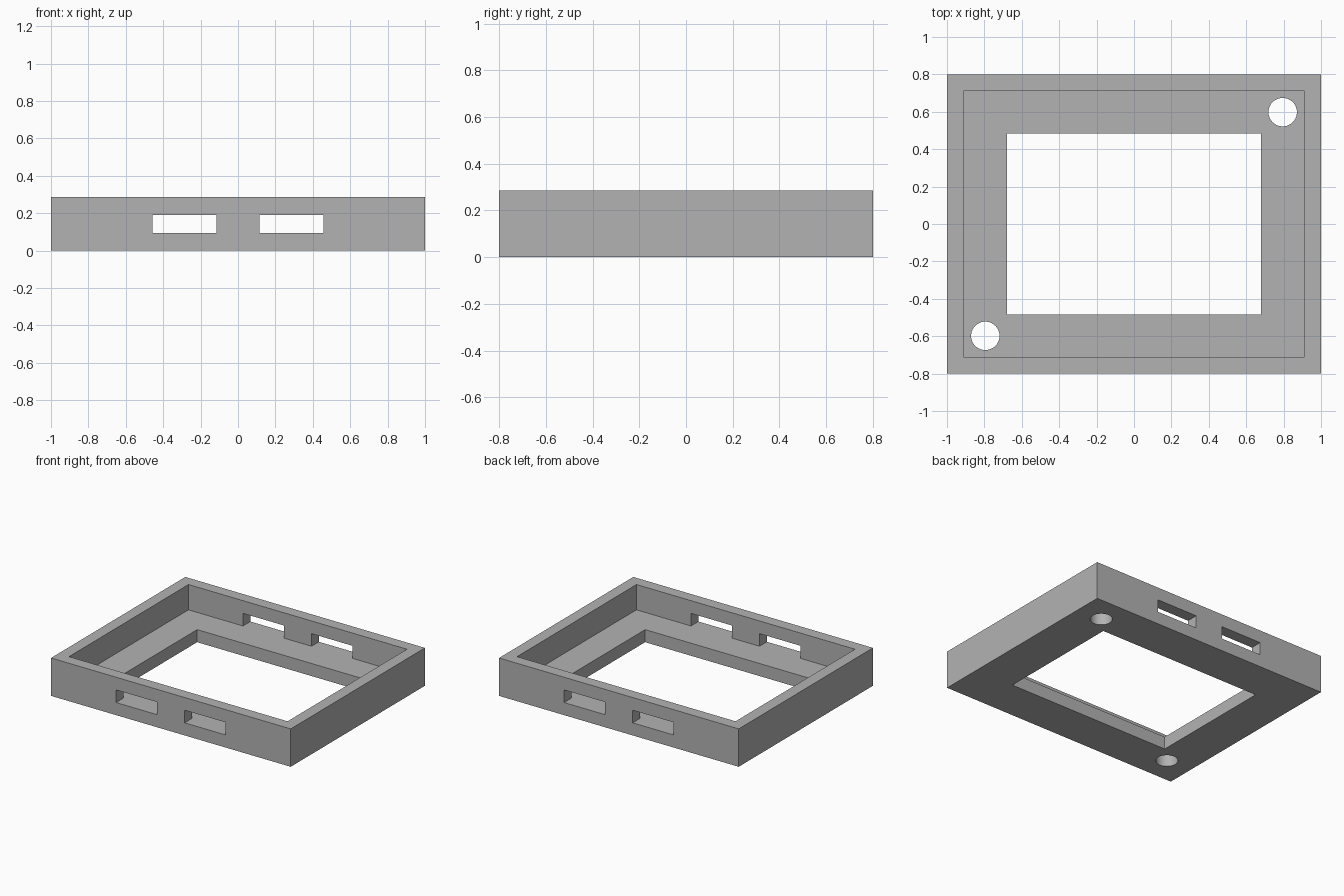
import bpy
import bmesh
from mathutils import Matrix, Vector

cube = bpy.data.objects.get("Cube")
if cube:
    bpy.data.objects.remove(cube, do_unlink=True)

HEIGHT, FLOOR, SLOT_TOP = 0.286, 0.095, 0.19

# Single grey material
grey = bpy.data.materials.new("plain_grey")
grey.use_nodes = True
colour = (0.45, 0.45, 0.45, 1)
grey.diffuse_color = colour
grey.node_tree.nodes["Principled BSDF"].inputs["Base Color"].default_value = colour


def add_object(name, bm):
    mesh = bpy.data.meshes.new(name)
    bm.to_mesh(mesh)
    bm.free()
    mesh.materials.append(grey)
    obj = bpy.data.objects.new(name, mesh)
    bpy.context.collection.objects.link(obj)
    return obj


def box(name, low, high):
    low, high = Vector(low), Vector(high)
    bm = bmesh.new()
    place = Matrix.Translation((low + high) / 2) @ Matrix.Diagonal((*(high - low), 1))
    bmesh.ops.create_cube(bm, size=1, matrix=place)
    return add_object(name, bm)


def cylinder(name, x, y, radius):
    bm = bmesh.new()
    bmesh.ops.create_cone(bm, cap_ends=True, segments=48, radius1=radius,
                          radius2=radius, depth=0.4,
                          matrix=Matrix.Translation((x, y, 0)))
    return add_object(name, bm)


# Outer block of the tray
tray = box("tray_frame", (-1, -0.8, 0), (1, 0.8, HEIGHT))

# Recess above the floor and rectangular window through it
cutters = [
    box("recess_cutter", (-0.912, -0.712, FLOOR), (0.912, 0.712, 0.5)),
    box("window_cutter", (-0.68, -0.484, -0.1), (0.68, 0.484, 0.2)),
]

# Paired slots through front and back walls, and two diagonal corner holes
for side in (-1, 1):
    a, b = sorted((side * 0.115, side * 0.457))
    cutters.append(box("slot_cutter", (a, -1, FLOOR), (b, 1, SLOT_TOP)))
    cutters.append(cylinder("hole_cutter", side * 0.795, side * 0.598, 0.076))

for cutter in cutters:
    cutter.hide_render = True
    cut = tray.modifiers.new(cutter.name, "BOOLEAN")
    cut.operation = "DIFFERENCE"
    cut.solver = "EXACT"
    cut.object = cutter

# Bake the cuts and discard the cutters
bpy.context.view_layer.update()
evaluated = tray.evaluated_get(bpy.context.evaluated_depsgraph_get())
finished = bpy.data.meshes.new_from_object(evaluated)
tray.modifiers.clear()
tray.data = finished
for cutter in cutters:
    bpy.data.objects.remove(cutter, do_unlink=True)

# Smooth the hole walls while keeping edges crisp
bpy.context.view_layer.objects.active = tray
tray.select_set(True)
bpy.ops.object.shade_smooth_by_angle()
